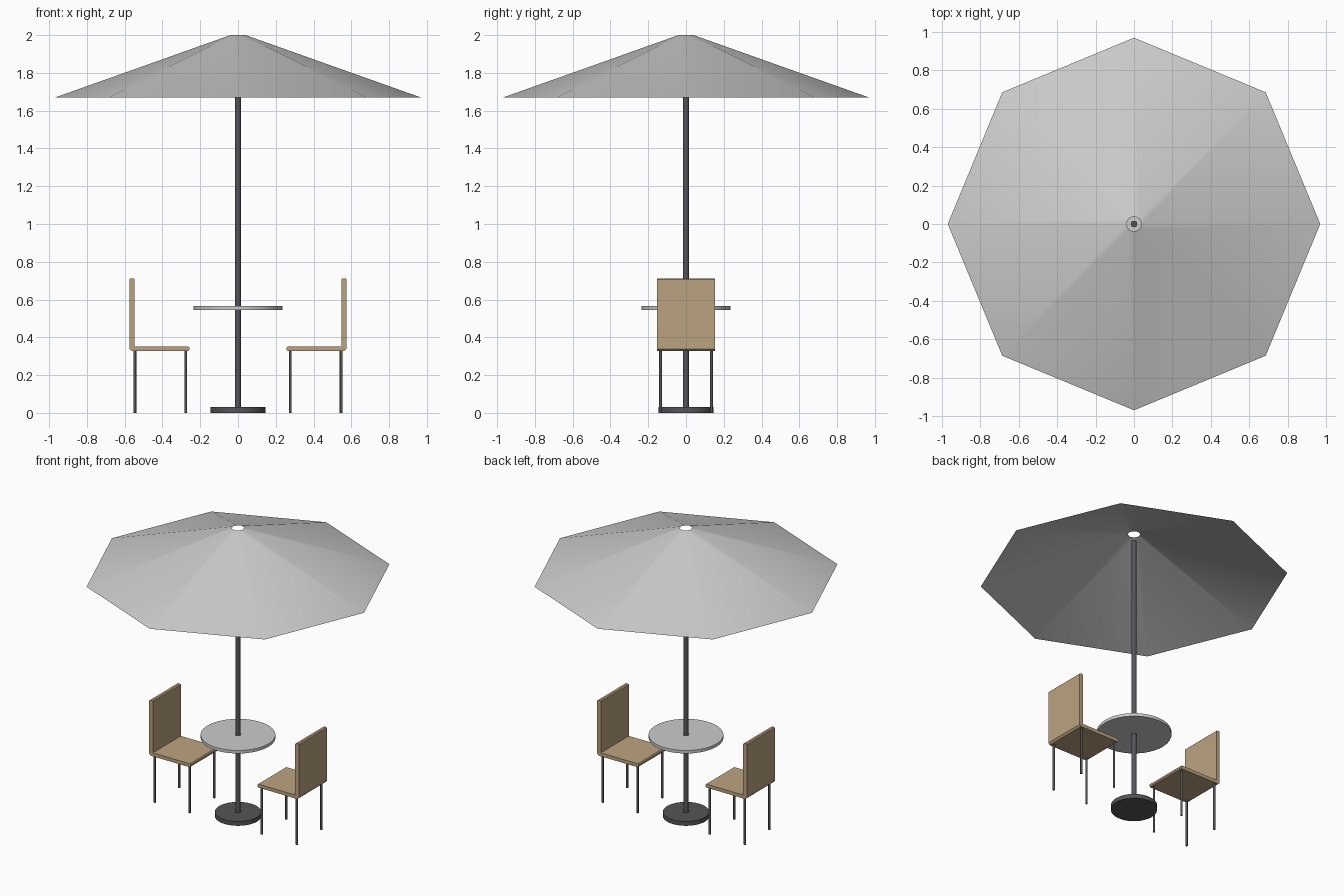
import bpy, bmesh, math

if "Cube" in bpy.data.objects:
    bpy.data.objects.remove(bpy.data.objects["Cube"])


def material(name, rgb):
    mat = bpy.data.materials.new(name)
    mat.diffuse_color = (*rgb, 1)
    mat.use_nodes = True
    mat.node_tree.nodes["Principled BSDF"].inputs["Base Color"].default_value = mat.diffuse_color
    return mat


wood = material("tan wood", (0.50, 0.37, 0.22))
dark = material("dark metal", (0.09, 0.09, 0.10))


def finish(obj, name, mat=None, angle=30):
    obj.name = name
    if mat:
        obj.data.materials.append(mat)
    bpy.ops.object.select_all(action='DESELECT')
    obj.select_set(True)
    bpy.context.view_layer.objects.active = obj
    bpy.ops.object.shade_smooth_by_angle(angle=math.radians(angle))
    return obj


def cylinder(name, r, z0, z1, x=0, y=0, sides=32, mat=None):
    bpy.ops.mesh.primitive_cylinder_add(vertices=sides, radius=r, depth=z1 - z0,
                                        location=(x, y, (z0 + z1) / 2))
    return finish(bpy.context.object, name, mat, 50)


def extrude_profile(name, points, half_width, mat):
    # Closed x-z profile extruded along y
    bm = bmesh.new()
    face = bm.faces.new([bm.verts.new((x, -half_width, z)) for x, z in points])
    res = bmesh.ops.extrude_face_region(bm, geom=[face])
    verts = [g for g in res["geom"] if isinstance(g, bmesh.types.BMVert)]
    bmesh.ops.translate(bm, verts=verts, vec=(0, 2 * half_width, 0))
    bmesh.ops.recalc_face_normals(bm, faces=bm.faces)
    mesh = bpy.data.meshes.new(name)
    bm.to_mesh(mesh)
    bm.free()
    obj = bpy.data.objects.new(name, mesh)
    bpy.context.collection.objects.link(obj)
    return finish(obj, name, mat)


# Canopy: open eight-sided cone sheet with a hole at the top
bpy.ops.mesh.primitive_cone_add(vertices=8, radius1=0.968, radius2=0.04, depth=0.33,
                                end_fill_type='NOTHING', location=(0, 0, 1.835))
finish(bpy.context.object, "canopy")

# Pole, weighted base and table top
cylinder("pole", 0.017, 0.03, 1.95, sides=16, mat=dark)
cylinder("base", 0.146, 0, 0.03, mat=dark)
cylinder("table_top", 0.236, 0.544, 0.565)

# L-shaped seat and back, lightly chamfered
c = 0.006
shell = [(0.257 + c, 0.327), (0.575 - 2 * c, 0.327), (0.575, 0.327 + 2 * c),
         (0.575, 0.712 - c), (0.575 - c, 0.712), (0.547 + c, 0.712),
         (0.547, 0.712 - c), (0.547, 0.351), (0.257 + c, 0.351),
         (0.257, 0.351 - c), (0.257, 0.327 + c)]

# Two chairs facing each other
for side, s in (("right", 1), ("left", -1)):
    extrude_profile(f"{side}_chair_seat_and_back",
                    [(s * x, z) for x, z in shell], 0.154, wood)
    for place, x in (("front", 0.277), ("back", 0.546)):
        for n, y in enumerate((-0.135, 0.135), 1):
            cylinder(f"{side}_chair_{place}_leg_{n}", 0.0075, 0, 0.33,
                     s * x, y, sides=12, mat=dark)
